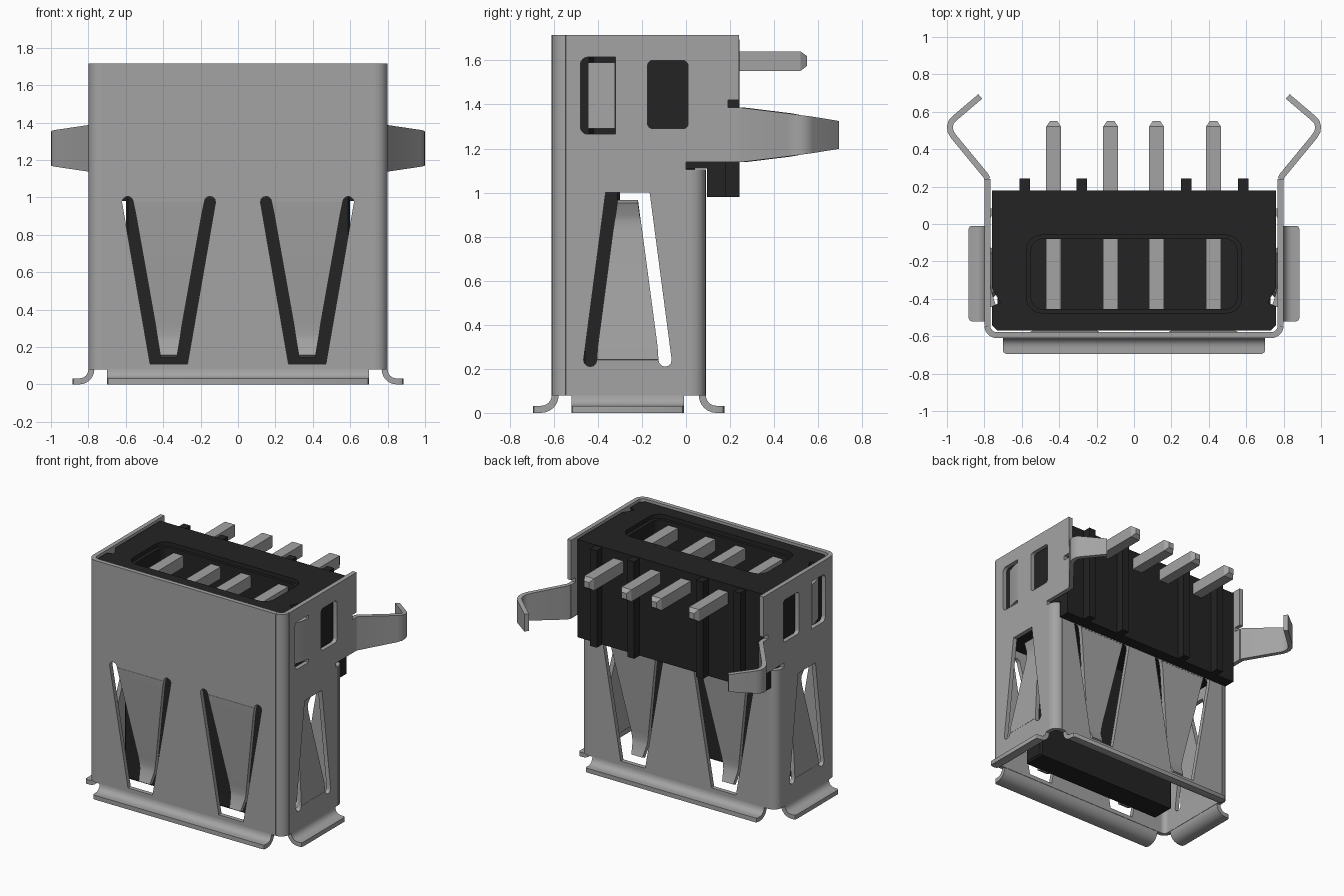
import bpy, bmesh, math
from mathutils import Vector
from mathutils.geometry import tessellate_polygon

cube = bpy.data.objects.get("Cube")
if cube:
    bpy.data.objects.remove(cube, do_unlink=True)


def material(name, rgb, rough):
    m = bpy.data.materials.new(name)
    m.use_nodes = True
    m.diffuse_color = (*rgb, 1)
    bsdf = next(n for n in m.node_tree.nodes if n.type == 'BSDF_PRINCIPLED')
    bsdf.inputs["Base Color"].default_value = (*rgb, 1)
    bsdf.inputs["Roughness"].default_value = rough
    return m


METAL = material("grey metal", (0.37, 0.37, 0.37), 0.5)
PLASTIC = material("black plastic", (0.017, 0.017, 0.017), 0.6)


def finish(name, bm, mat):
    bmesh.ops.recalc_face_normals(bm, faces=bm.faces)
    me = bpy.data.meshes.new(name)
    bm.to_mesh(me)
    bm.free()
    me.materials.append(mat)
    ob = bpy.data.objects.new(name, me)
    bpy.context.collection.objects.link(ob)
    return ob


def prism(bm, loops, place, d0, d1):
    """Solid plate with holes; the first loop is the outline."""
    tris = tessellate_polygon([[Vector((u, v, 0)) for u, v in lp] for lp in loops])
    caps = [[bm.verts.new(place(u, v, d)) for lp in loops for u, v in lp] for d in (d0, d1)]
    for cap in caps:
        for t in tris:
            bm.faces.new([cap[i] for i in t])
    a, b = caps
    start = 0
    for lp in loops:
        n = len(lp)
        for k in range(n):
            i, j = start + k, start + (k + 1) % n
            bm.faces.new((a[i], a[j], b[j], b[i]))
        start += n


def slab(bm, loops, z0, z1):
    prism(bm, loops, lambda u, v, d: (u, v, d), z0, z1)


def loft(bm, rings):
    """Closed skin through rings of four points."""
    vr = [[bm.verts.new(p) for p in r] for r in rings]
    for a, b in zip(vr, vr[1:]):
        for i in range(4):
            j = (i + 1) % 4
            bm.faces.new((a[i], a[j], b[j], b[i]))
    bm.faces.new(vr[0])
    bm.faces.new(vr[-1])


def strip(bm, rows):
    """Bent sheet metal strip; each row is the pair of edge points."""
    rows = [[Vector(p) for p in r] for r in rows]
    mids = [(p + q) / 2 for p, q in rows]
    rings = []
    for i, (p, q) in enumerate(rows):
        along = mids[min(i + 1, len(mids) - 1)] - mids[max(i - 1, 0)]
        n = along.cross(q - p).normalized() * (T / 2)
        rings.append((p + n, q + n, q - n, p - n))
    loft(bm, rings)


def arc(cx, cy, r, a0, a1, n=6):
    return [(cx + r * math.cos(math.radians(a0 + (a1 - a0) * i / n)),
             cy + r * math.sin(math.radians(a0 + (a1 - a0) * i / n))) for i in range(n + 1)]


def rounded(x0, x1, y0, y1, r):
    return (arc(x1 - r, y1 - r, r, 0, 90) + arc(x0 + r, y1 - r, r, 90, 180)
            + arc(x0 + r, y0 + r, r, 180, 270) + arc(x1 - r, y0 + r, r, 270, 360))


def rect(x0, x1, y0, y1):
    return [(x0, y0), (x1, y0), (x1, y1), (x0, y1)]


# Sheet metal shell: positions of the wall middles, corner radius, thickness, heights
SX, YF, YB, R, T = 0.784, -0.594, 0.074, 0.05, 0.032
Z0, ZB, Z1 = 0.08, 1.105, 1.715


def front(u, z, d):
    return (u, YF - d, z)


def back(u, z, d):
    return (u, YB + d, z)


def side(s):
    return lambda u, z, d: (s * (SX + d), u, z)


def flange(bm, place, a, b):
    """Lip curling outward at the bottom of a wall."""
    r = Z0 - T / 2
    path = [(d, z, 0) for d, z in arc(r, Z0, r, 180, 270)]
    path += [(0.085, T / 2, 0), (0.095, T / 2, 0.005), (0.1, T / 2, 0.015)]
    strip(bm, [[place(a + k, z, d), place(b - k, z, d)] for d, z, k in path])


def leaf(bm, place, c, path):
    """Spring tongue; path rows are height, half width, inward bend."""
    strip(bm, [[place(c - w, z, -d), place(c + w, z, -d)] for z, w, d in path])


bm = bmesh.new()
WX = SX - R
wall_leaf = [(0.975, 0.19, 0), (0.92, 0.178, 0.004), (0.32, 0.071, 0.078), (0.27, 0.064, 0.082),
             (0.23, 0.058, 0.078), (0.15, 0.045, 0.045)]
for place, top in ((front, Z1), (back, ZB)):
    loops = [rect(-WX, WX, Z0, top)]
    for c in (-0.37, 0.37):
        loops.append([(c - 0.1, 0.11), (c + 0.1, 0.11)]
                     + arc(c + 0.22, 0.975, 0.03, 0, 180) + arc(c - 0.22, 0.975, 0.03, 0, 180))
        leaf(bm, place, c, wall_leaf)
    prism(bm, loops, place, -T / 2, T / 2)
    flange(bm, place, -0.7, 0.7)

side_leaf = [(0.24, 0.14, 0), (0.3, 0.136, 0.005), (0.82, 0.067, 0.085), (0.87, 0.06, 0.088),
             (0.9, 0.055, 0.082), (0.96, 0.047, 0.055)]
YA, YC = YF + R, YB - R
for s in (-1, 1):
    place = side(s)
    outline = [(YA, Z0), (YC, Z0), (YC, ZB), (0, ZB), (0, 1.138), (0.24, 1.138), (0.24, 1.386),
               (0.19, 1.386), (0.19, 1.42), (0.24, 1.42), (0.24, Z1), (YA, Z1)]
    slot = ([(-0.365, 1.0)] + arc(-0.435, 0.24, 0.03, 180, 360)
            + arc(-0.095, 0.24, 0.03, 180, 360) + [(-0.165, 1.0)])
    clip = ([(-0.32, 1.265)] + arc(-0.445, 1.3, 0.035, 270, 180)
            + arc(-0.445, 1.58, 0.035, 180, 90) + [(-0.32, 1.615)])
    window = rounded(-0.175, 0.01, 1.29, 1.6, 0.025)
    prism(bm, [outline, slot, clip, window], place, -T / 2, T / 2)
    leaf(bm, place, -0.265, side_leaf)
    flange(bm, place, -0.52, -0.01)
    # Retaining tab bent in inside the clip slot
    strip(bm, [[place(y, 1.29, -d), place(y, 1.59, -d)]
               for y, d in ((-0.32, 0), (-0.37, 0.008), (-0.44, 0.03))])
    # Rounded vertical corners
    for cy, a1, top in ((YA, -90, Z1), (YC, 90, ZB)):
        strip(bm, [[(s * x, y, Z0), (s * x, y, top)] for x, y in arc(WX, cy, R, 0, a1)])
    # Board-lock prong
    rows = []
    for x, y in ((SX, 0.24), (0.791, 0.257), (0.965, 0.468), (0.981, 0.495), (0.984, 0.52),
                 (0.978, 0.545), (0.962, 0.563), (0.822, 0.682)):
        h = 0.124 - 0.062 * max(0, y - 0.31) / 0.38
        rows.append([(s * x, y, 1.262 - h), (s * x, y, 1.262 + h)])
    strip(bm, rows)

shell = finish("metal_shell", bm, METAL)
bpy.ops.object.select_all(action='DESELECT')
bpy.context.view_layer.objects.active = shell
shell.select_set(True)
bpy.ops.object.shade_smooth_by_angle(angle=math.radians(30))

# Plastic housing: layers around a recessed window in the top
half = [(0.73, -0.57), (0.76, -0.54), (0.76, -0.44), (0.715, -0.42), (0.76, -0.34), (0.76, 0.18)]
body = half + [(-x, y) for x, y in reversed(half)]
bm = bmesh.new()
slab(bm, [body], ZB + 0.005, 1.45)
slab(bm, [body, rounded(-0.55, 0.55, -0.455, -0.08, 0.06)], 1.45, 1.67)
slab(bm, [body, rounded(-0.575, 0.575, -0.475, -0.06, 0.08)], 1.67, 1.7)
slab(bm, [rect(-0.73, 0.73, -0.56, 0.04)], 1.05, ZB + 0.005)
slab(bm, [rect(-0.76, 0.76, 0.095, 0.18)], 0.98, ZB + 0.005)
finish("plastic_housing", bm, PLASTIC)

# Ribs on the back of the housing
bm = bmesh.new()
for x in (-0.585, -0.28, 0.28, 0.585):
    slab(bm, [rect(x - 0.028, x + 0.028, 0.17, 0.243)], 0.98, 1.695)
finish("housing_ribs", bm, PLASTIC)

# Contact tongue inside the shell
bm = bmesh.new()
slab(bm, [rect(-0.6, 0.6, -0.47, -0.3)], 0.1, 1.1)
tongue = finish("contact_tongue", bm, PLASTIC)
bev = tongue.modifiers.new("Edge", 'BEVEL')
bev.width, bev.segments = 0.012, 1

# Four solder pins with tapered tips
for n, x in enumerate((-0.43, -0.125, 0.12, 0.425), 1):
    bm = bmesh.new()
    loft(bm, [[(x + a * 0.04 * k, y, 1.597 + b * 0.044 * k)
               for a, b in ((-1, -1), (1, -1), (1, 1), (-1, 1))]
              for y, k in ((-0.46, 1), (0.52, 1), (0.55, 0.5))])
    finish(f"solder_pin_{n}", bm, METAL)
